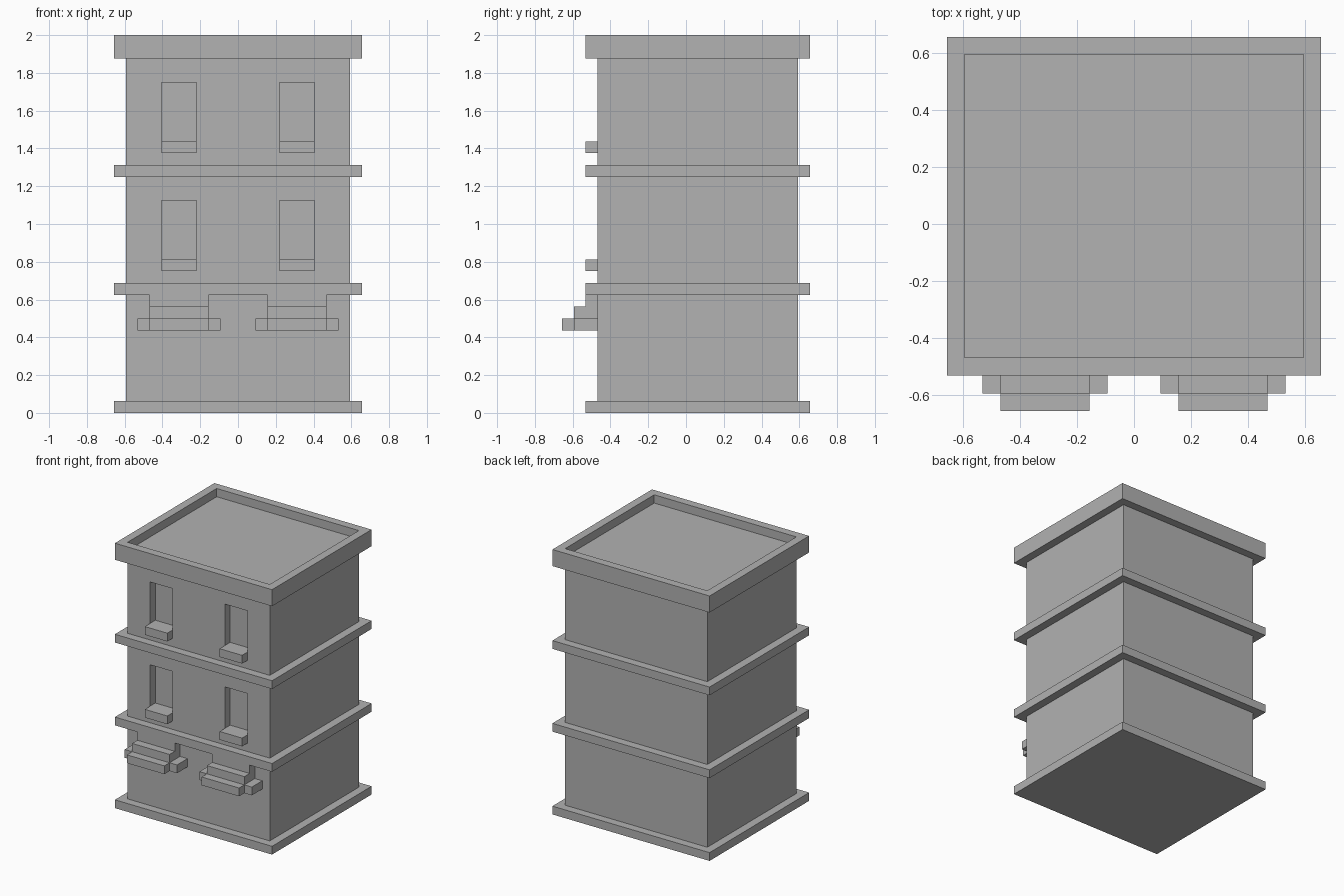
import bpy
import bmesh
from mathutils import Vector

if "Cube" in bpy.data.objects:
    bpy.data.objects.remove(bpy.data.objects["Cube"], do_unlink=True)

U = 1 / 16             # building module
WALL_X = 9.5 * U       # half width of the walls
FRONT = -7.5 * U       # front wall plane
BACK = 9.5 * U         # back wall plane

# One plain grey for the whole building
stone = bpy.data.materials.new("plain grey")
stone.use_nodes = True
grey = (0.445, 0.445, 0.445, 1)
stone.diffuse_color = grey
stone.node_tree.nodes["Principled BSDF"].inputs["Base Color"].default_value = grey


def box(name, x0, x1, y0, y1, z0, z1):
    """Axis-aligned box between two corners."""
    low, high = Vector((x0, y0, z0)), Vector((x1, y1, z1))
    bm = bmesh.new()
    bmesh.ops.create_cube(bm, size=1)
    for v in bm.verts:
        v.co = (low + high) / 2 + v.co * (high - low)
    mesh = bpy.data.meshes.new(name)
    bm.to_mesh(mesh)
    bm.free()
    mesh.materials.append(stone)
    obj = bpy.data.objects.new(name, mesh)
    bpy.context.collection.objects.link(obj)
    return obj


def slab(name, z0, z1):
    """Slab overhanging the walls by one module all round."""
    return box(name, -WALL_X - U, WALL_X + U, FRONT - U, BACK + U, z0, z1)


def cut(target, cutter):
    """Subtract the cutter from the target and discard it."""
    mod = target.modifiers.new("recess", "BOOLEAN")
    mod.operation = "DIFFERENCE"
    mod.solver = "EXACT"
    mod.object = cutter
    bpy.context.view_layer.objects.active = target
    bpy.ops.object.modifier_apply(modifier=mod.name)
    bpy.data.objects.remove(cutter, do_unlink=True)


# Walls, plinth and floor bands
walls = box("walls", -WALL_X, WALL_X, FRONT, BACK, U / 2, 30.5 * U)
slab("plinth", 0, U)
slab("lower_band", 10 * U, 11 * U)
slab("upper_band", 20 * U, 21 * U)

# Roof slab with a sunken deck inside the parapet
roof = slab("roof_parapet", 30 * U, 32 * U)
cut(roof, box("deck_cutter", -WALL_X, WALL_X, FRONT, BACK, 31 * U, 33 * U))

for side, name in ((-1, "right"), (1, "left")):
    # Recessed windows with projecting sills
    x0, x1 = sorted((side * 3.5 * U, side * 6.5 * U))
    for floor, z in (("lower", 12 * U), ("upper", 22 * U)):
        cut(walls, box("window_cutter", x0, x1, FRONT - U, FRONT + U, z, z + 6 * U))
        box(f"{floor}_{name}_sill", x0, x1, FRONT - U, FRONT + U, z, z + U)

    # Stepped canopy under the lower band, with a lug on each end
    x0, x1 = sorted((side * 2.5 * U, side * 7.5 * U))
    for step in range(3):
        z = (7 + step) * U
        box(f"{name}_canopy_step_{step + 1}", x0, x1,
            FRONT - (3 - step) * U, FRONT, z, z + U)
    for end, x in (("a", x0 - U), ("b", x1)):
        box(f"{name}_canopy_lug_{end}", x, x + U, FRONT - 2 * U, FRONT, 7 * U, 8 * U)
